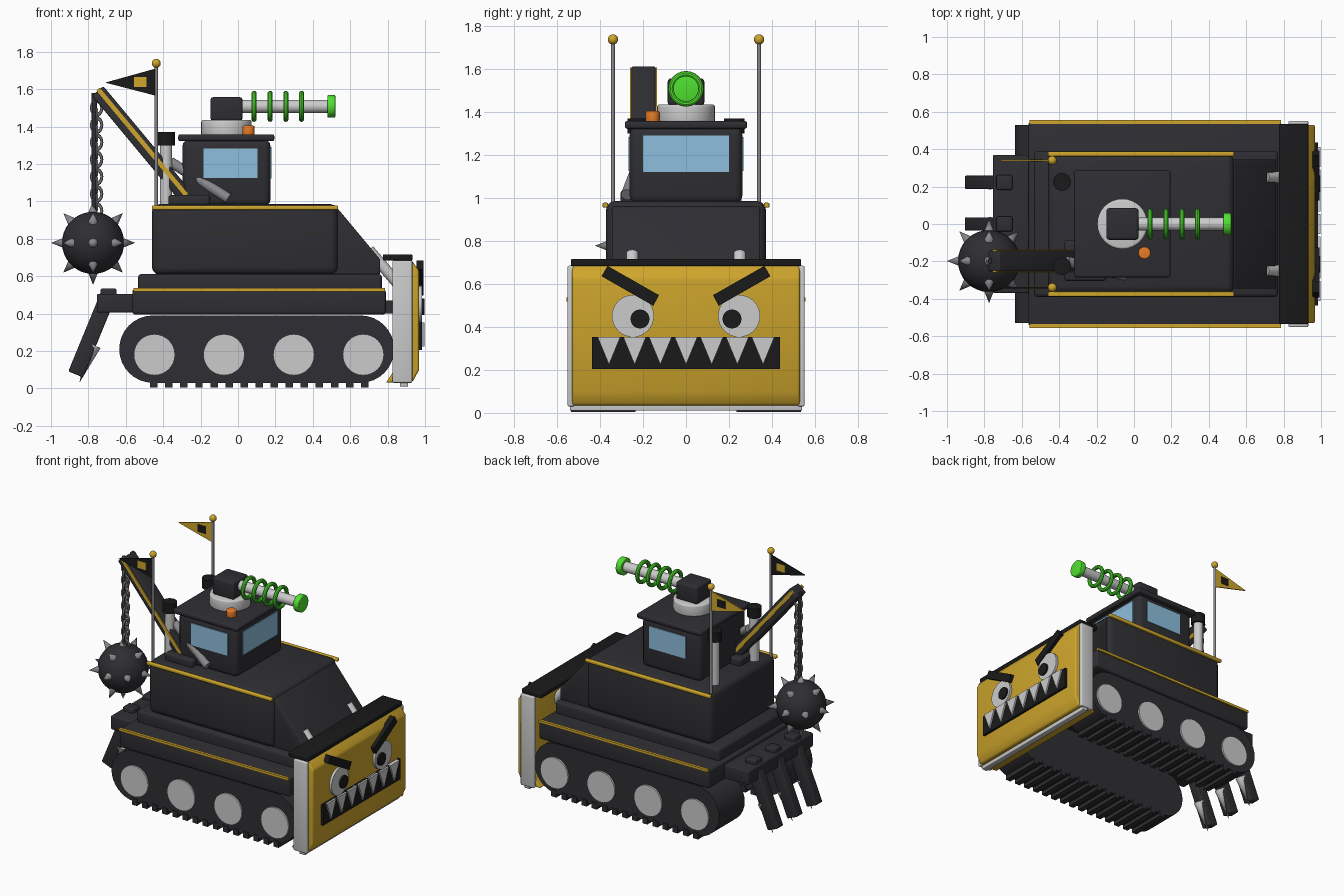
import bpy, bmesh, math
from mathutils import Vector, Matrix

if "Cube" in bpy.data.objects:
    bpy.data.objects.remove(bpy.data.objects["Cube"])


def material(name, r, g, b):
    m = bpy.data.materials.new(name)
    m.diffuse_color = (r, g, b, 1)
    m.use_nodes = True
    m.node_tree.nodes["Principled BSDF"].inputs["Base Color"].default_value = m.diffuse_color
    return m


DARK = material("charcoal", 0.028, 0.028, 0.033)
BLACK = material("black", 0.01, 0.01, 0.011)
YELLOW = material("yellow", 0.62, 0.38, 0.025)
METAL = material("metal", 0.6, 0.6, 0.62)
STEEL = material("steel", 0.25, 0.25, 0.26)
WHITE = material("white", 0.8, 0.8, 0.8)
GREEN = material("green", 0.08, 0.75, 0.03)
GLASS = material("glass", 0.27, 0.52, 0.72)
ORANGE = material("orange", 0.8, 0.2, 0.02)


def finish(name, bm, mat, bevel=0, segs=3):
    if bevel:
        sharp = [e for e in bm.edges if e.calc_face_angle(0) > 0.5]
        bmesh.ops.bevel(bm, geom=sharp, offset=bevel, segments=segs, profile=0.5, affect='EDGES')
    bmesh.ops.recalc_face_normals(bm, faces=bm.faces)
    me = bpy.data.meshes.new(name)
    bm.to_mesh(me)
    bm.free()
    me.materials.append(mat)
    ob = bpy.data.objects.new(name, me)
    bpy.context.collection.objects.link(ob)
    bpy.ops.object.select_all(action='DESELECT')
    ob.select_set(True)
    bpy.context.view_layer.objects.active = ob
    bpy.ops.object.shade_smooth_by_angle(angle=math.radians(35))
    return ob


def box(name, x, y, z, mat, bevel=0):
    bm = bmesh.new()
    bmesh.ops.create_cube(bm, size=1)
    for v in bm.verts:
        v.co = [(r[0] + r[1]) / 2 + c * (r[1] - r[0]) for c, r in zip(v.co, (x, y, z))]
    return finish(name, bm, mat, bevel)


def rod(name, p, q, r, mat, r2=None, segs=24, bevel=0):
    p, q = Vector(p), Vector(q)
    bm = bmesh.new()
    rot = (q - p).to_track_quat('Z', 'Y').to_matrix().to_4x4()
    bmesh.ops.create_cone(bm, cap_ends=True, segments=segs, radius1=r, radius2=r if r2 is None else r2,
                          depth=(q - p).length, matrix=Matrix.Translation((p + q) / 2) @ rot)
    return finish(name, bm, mat, bevel)


def prism(name, pts, a, b, mat, axis='y', bevel=0):
    """Extrude an outline: (x, z) points along y, or (y, z) points along x."""
    bm = bmesh.new()
    f = bm.faces.new([bm.verts.new((u, a, v) if axis == 'y' else (a, u, v)) for u, v in pts])
    ext = bmesh.ops.extrude_face_region(bm, geom=[f])['geom']
    d = Vector((0, b - a, 0) if axis == 'y' else (b - a, 0, 0))
    bmesh.ops.translate(bm, vec=d, verts=[v for v in ext if isinstance(v, bmesh.types.BMVert)])
    return finish(name, bm, mat, bevel)


def ball(name, c, r, mat, u=32, v=18):
    bm = bmesh.new()
    bmesh.ops.create_uvsphere(bm, u_segments=u, v_segments=v, radius=r, matrix=Matrix.Translation(c))
    return finish(name, bm, mat)


def torus(name, c, R, r, axis, mat, stretch=1, n=24, m=10):
    """Ring around the given axis, stretched along z for chain links."""
    bm = bmesh.new()
    rot = Vector(axis).to_track_quat('Z', 'Y').to_matrix()
    rows = []
    for i in range(n):
        a = math.tau * i / n
        row = []
        for j in range(m):
            b = math.tau * j / m
            k = R + r * math.cos(b)
            w = rot @ Vector((k * math.cos(a), k * math.sin(a), r * math.sin(b)))
            row.append(bm.verts.new((c[0] + w.x, c[1] + w.y, c[2] + w.z * stretch)))
        rows.append(row)
    for i in range(n):
        for j in range(m):
            k, l = (i + 1) % n, (j + 1) % m
            bm.faces.new((rows[i][j], rows[k][j], rows[k][l], rows[i][l]))
    return finish(name, bm, mat)


# tracks, cleats and wheels
for s, side in ((-1, "near"), (1, "far")):
    outline = []
    for cx, start in ((0.655, -90), (-0.455, 90)):
        for i in range(17):
            a = math.radians(start + 180 * i / 16)
            outline.append((cx + 0.18 * math.cos(a), 0.21 + 0.18 * math.sin(a)))
    prism(f"{side}_track", outline, s * 0.24, s * 0.53, DARK)
    for i in range(15):
        x = -0.45 + i * 0.0805
        box(f"{side}_cleat", (x - 0.02, x + 0.02), sorted((s * 0.235, s * 0.535)), (0.005, 0.05), DARK)
    for x in (-0.447, -0.075, 0.298, 0.67):
        rod(f"{side}_wheel", (x, s * 0.45, 0.18), (x, s * 0.542, 0.18), 0.11, METAL, segs=32)
    # yellow trims
    box(f"{side}_fender_trim", (-0.56, 0.785), sorted((s * 0.535, s * 0.555)), (0.518, 0.536), YELLOW)
    box(f"{side}_body_trim", (-0.46, 0.535), sorted((s * 0.362, s * 0.388)), (0.955, 0.978), YELLOW, 0.006)

# hull
box("fender_deck", (-0.565, 0.79), (-0.545, 0.545), (0.395, 0.53), DARK, 0.015)
box("lower_deck", (-0.535, 0.77), (-0.39, 0.39), (0.50, 0.612), DARK, 0.02)
box("body", (-0.46, 0.535), (-0.372, 0.372), (0.608, 0.985), DARK, 0.04)
prism("hood", [(0.50, 0.61), (0.76, 0.61), (0.76, 0.69), (0.535, 0.96), (0.50, 0.96)], -0.345, 0.345, DARK, bevel=0.008)

# cab
box("cab", (-0.297, 0.174), (-0.262, 0.262), (0.975, 1.33), DARK, 0.035)
box("cab_roof", (-0.32, 0.195), (-0.285, 0.285), (1.322, 1.358), DARK, 0.012)
box("front_window", (0.16, 0.18), (-0.2, 0.2), (1.122, 1.29), GLASS)
for s in (-1, 1):
    box("side_window", (-0.185, 0.105), sorted((s * 0.25, s * 0.268)), (1.125, 1.283), GLASS)

# cannon
rod("turret_ring", (-0.062, 0, 1.35), (-0.062, 0, 1.435), 0.135, METAL, segs=32, bevel=0.012)
box("cannon_block", (-0.147, 0.024), (-0.085, 0.085), (1.43, 1.557), DARK, 0.015)
rod("barrel", (0.0, 0, 1.508), (0.49, 0, 1.508), 0.035, METAL)
for x in (0.086, 0.172, 0.256, 0.34):
    torus("coil_ring", (x, 0, 1.508), 0.069, 0.014, (1, 0, 0), GREEN)
rod("muzzle", (0.478, 0, 1.508), (0.52, 0, 1.508), 0.06, GREEN, bevel=0.005)
rod("beacon", (0.056, -0.155, 1.35), (0.056, -0.155, 1.405), 0.033, ORANGE, bevel=0.008)

# exhausts and flags
for s in (-1, 1):
    rod("exhaust_pipe", (-0.385, s * 0.225, 0.96), (-0.385, s * 0.225, 1.32), 0.033, METAL)
    rod("exhaust_cap", (-0.385, s * 0.225, 1.3), (-0.385, s * 0.225, 1.37), 0.048, BLACK)
    y = s * 0.34
    rod("flag_pole", (-0.437, y, 0.96), (-0.437, y, 1.73), 0.009, STEEL, segs=12)
    ball("pole_knob", (-0.437, y, 1.738), 0.024, YELLOW, 16, 10)
    cloth, patch = (BLACK, YELLOW) if s < 0 else (YELLOW, BLACK)
    prism("flag", [(-0.44, 1.71), (-0.71, 1.635), (-0.44, 1.565)], y - 0.004, y + 0.004, cloth)
    box("flag_patch", (-0.555, -0.488), (y - 0.007, y + 0.007), (1.612, 1.665), patch)

# crane boom with strips, base and piston
Y = -0.198


def bar(name, p, q, w, y0, y1, mat, bevel=0):
    p, q = Vector(p), Vector(q)
    d = (q - p).normalized()
    n = Vector((-d.y, d.x)) * w / 2
    return prism(name, [p + n, q + n, q - n, p - n], y0, y1, mat, bevel=bevel)


bar("boom", (-0.25, 0.99), (-0.75, 1.59), 0.08, Y - 0.055, Y + 0.055, DARK, 0.008)
for s in (-1, 1):
    bar("boom_strip", (-0.265, 1.02), (-0.748, 1.6), 0.024, Y + s * 0.05, Y + s * 0.062, YELLOW)
box("boom_base", (-0.372, -0.15), (-0.305, -0.085), (0.97, 1.035), DARK, 0.015)
rod("boom_piston", (-0.36, -0.2, 1.21), (-0.05, -0.275, 1.015), 0.028, STEEL)

# chain and spiked ball
rod("chain_core", (-0.768, Y, 0.9), (-0.768, Y, 1.58), 0.014, DARK, segs=12)
for i in range(13):
    torus("chain_link", (-0.756, Y, 1.5 - i * 0.046), 0.028, 0.008, (i % 2, 1 - i % 2, 0),
          STEEL, 1.35, 14, 6)
C = Vector((-0.775, Y, 0.778))
ball("wrecking_ball", C, 0.166, DARK)
for x in (-1, 0, 1):
    for y in (-1, 0, 1):
        for z in (-1, 0, 1):
            if 0 < abs(x) + abs(y) + abs(z) < 3:
                d = Vector((x, y, z)).normalized()
                rod("ball_spike", C + d * 0.155, C + d * 0.225, 0.028, STEEL, 0.0, 12)

# rear ripper
box("ripper_bar", (-0.755, -0.55), (-0.37, 0.37), (0.405, 0.505), DARK, 0.01)
for y in (-0.222, 0, 0.222):
    box("ripper_mount", (-0.735, -0.65), (y - 0.04, y + 0.04), (0.47, 0.535), DARK, 0.01)
    bar("ripper_shank", (-0.685, 0.52), (-0.868, 0.075), 0.085, y - 0.036, y + 0.036, DARK, 0.008)
    rod("ripper_tooth", (-0.77, y, 0.23), (-0.848, y, 0.03), 0.038, METAL, 0.0, 16)

# dozer blade
prism("blade", [(0.85, 0.69), (0.925, 0.69), (0.968, 0.63), (0.968, 0.1), (0.935, 0.035), (0.79, 0.03), (0.85, 0.12)],
      -0.53, 0.53, YELLOW, bevel=0.012)
box("blade_cap", (0.775, 0.932), (-0.535, 0.535), (0.683, 0.717), BLACK, 0.006)
box("cutting_edge", (0.865, 0.91), (-0.54, 0.54), (0.01, 0.05), METAL, 0.005)
for s in (-1, 1):
    box("blade_side", (0.825, 0.932), sorted((s * 0.52, s * 0.552)), (0.03, 0.685), METAL, 0.008)
    rod("push_cylinder", (0.70, s * 0.25, 0.74), (0.88, s * 0.25, 0.53), 0.03, METAL)
    box("push_arm", (0.6, 0.87), sorted((s * 0.22, s * 0.28)), (0.40, 0.47), DARK)

# angry face
box("mouth", (0.96, 0.985), (-0.437, 0.437), (0.205, 0.353), BLACK)
for i in range(-3, 4):
    y = i * 0.1195
    prism("tooth", [(y - 0.053, 0.353), (y + 0.053, 0.353), (y, 0.225)], 0.97, 0.996, WHITE, 'x')
for s in (-1, 1):
    rod("eye", (0.96, s * 0.247, 0.451), (0.985, s * 0.247, 0.451), 0.098, WHITE, segs=32)
    rod("pupil", (0.97, s * 0.214, 0.437), (0.998, s * 0.214, 0.437), 0.044, BLACK)
    prism("brow", [(s * y, z) for y, z in ((0.365, 0.684), (0.126, 0.548), (0.152, 0.498), (0.393, 0.636))],
          0.955, 0.993, BLACK, 'x')
